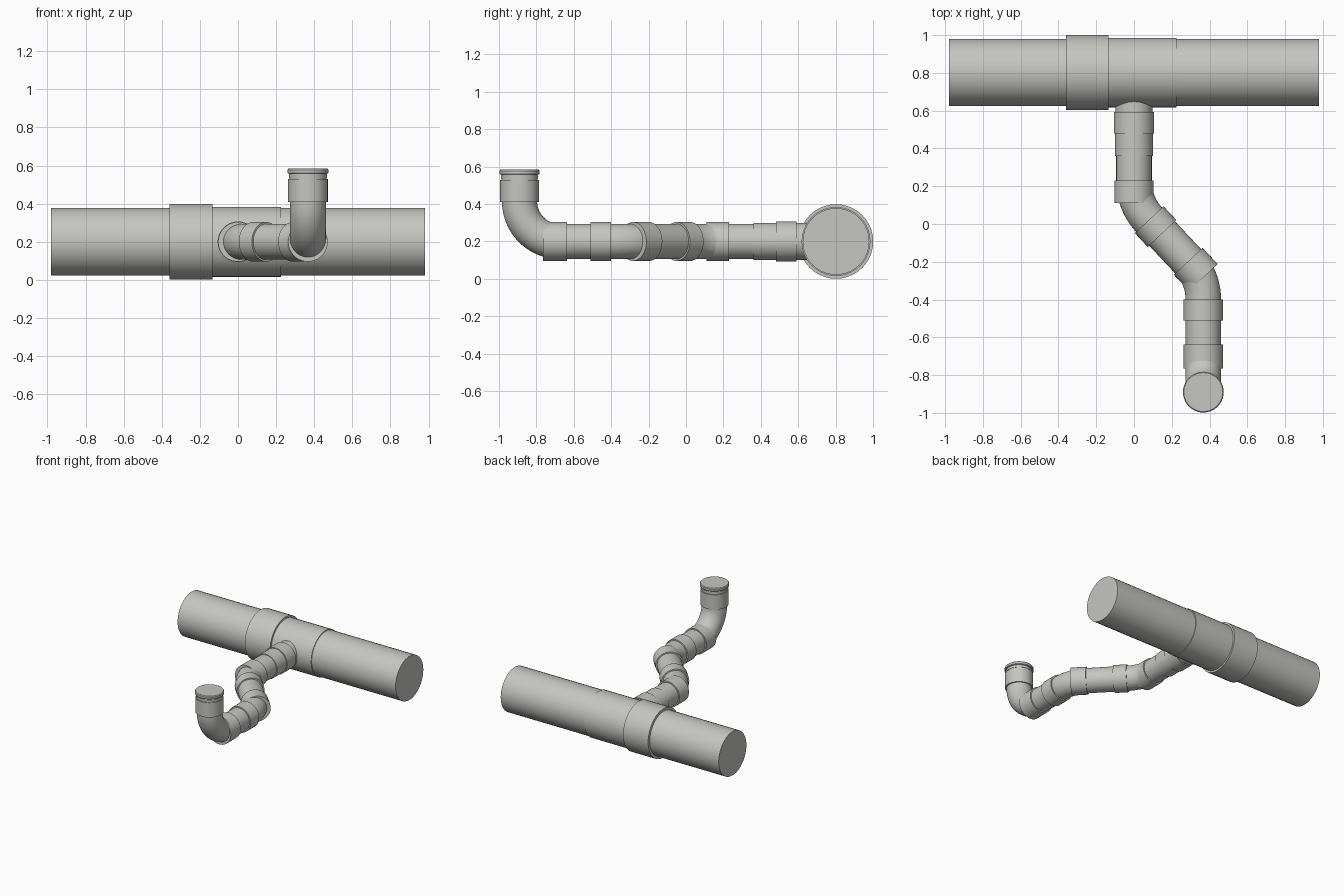
import bpy, bmesh, math
from mathutils import Vector, Quaternion

if "Cube" in bpy.data.objects:
    bpy.data.objects.remove(bpy.data.objects["Cube"])

SEG = 40
Z = 0.2                      # height of the pipe run
PIPE, COLLAR = 0.094, 0.104  # branch pipe and socket radii

grey = bpy.data.materials.new("pipe grey")
grey.diffuse_color = (0.56, 0.56, 0.53, 1)
grey.use_nodes = True
grey.node_tree.nodes["Principled BSDF"].inputs["Base Color"].default_value = grey.diffuse_color


def sweep(name, rings, normal):
    """Skin circular rings (centre, direction, radius); normal is square to the path."""
    bm = bmesh.new()
    n = Vector(normal).normalized()
    loops = []
    for centre, direction, r in rings:
        side = n.cross(direction).normalized()
        loops.append([bm.verts.new(centre + r * (math.cos(a) * side + math.sin(a) * n))
                      for a in (2 * math.pi * i / SEG for i in range(SEG))])
    for a, b in zip(loops, loops[1:]):
        for i in range(SEG):
            j = (i + 1) % SEG
            bm.faces.new((a[i], a[j], b[j], b[i]))
    bm.faces.new(loops[0])
    bm.faces.new(loops[-1])
    bmesh.ops.recalc_face_normals(bm, faces=bm.faces)
    mesh = bpy.data.meshes.new(name)
    bm.to_mesh(mesh)
    bm.free()
    mesh.materials.append(grey)
    obj = bpy.data.objects.new(name, mesh)
    bpy.context.collection.objects.link(obj)
    bpy.ops.object.select_all(action='DESELECT')
    obj.select_set(True)
    bpy.context.view_layer.objects.active = obj
    bpy.ops.object.shade_smooth_by_angle(angle=math.radians(35))
    return obj


def tube(name, a, b, r):
    a, b = Vector(a), Vector(b)
    d = (b - a).normalized()
    return sweep(name, [(a, d, r), (b, d, r)], d.orthogonal())


def bend(name, apex, d0, d1, tangent, r, steps=14):
    """Round elbow turning from d0 to d1 about the corner point apex."""
    axis = d0.cross(d1).normalized()
    angle = d0.angle(d1)
    radius = tangent / math.tan(angle / 2)
    start = apex - d0 * tangent
    centre = start + axis.cross(d0) * radius
    rings = []
    for i in range(steps + 1):
        q = Quaternion(axis, angle * i / steps)
        rings.append((centre + q @ (start - centre), q @ d0, r))
    return sweep(name, rings, axis)


# Main pipe with tee body and wide socket
MY = 0.802
tube("main_pipe", (-0.98, MY, Z), (0.98, MY, Z), 0.178)
tube("main_socket", (-0.36, MY, Z), (-0.135, MY, Z), 0.199)
tube("tee_body", (-0.14, MY, Z), (0.225, MY, Z), 0.184)

# Branch path corners and directions
X2 = 0.367
c1 = Vector((0, 0.108, Z))
c2 = Vector((X2, -0.283, Z))
front = Vector((0, -1, 0))
up = Vector((0, 0, 1))
diag = (c2 - c1).normalized()
T = 0.117                    # straight offset of the shallow bends

# Tee outlet and first straight
tube("tee_outlet", (0, 0.75, Z), (0, 0.58, Z), 0.099)
tube("tee_outlet_socket", (0, 0.592, Z), (0, 0.48, Z), 0.107)
tube("tee_outlet_sleeve", (0, 0.485, Z), (0, 0.36, Z), 0.1)
tube("first_pipe", (0, 0.40, Z), (0, 0.20, Z), PIPE)

# First bend and diagonal pipe
tube("first_bend_socket", (0, 0.23, Z), (0, 0.11, Z), COLLAR)
bend("first_bend", c1, front, diag, T, PIPE)
tube("diagonal_inlet_socket", c1 + diag * T, c1 + diag * (T + 0.1), COLLAR)
tube("diagonal_pipe", c1 + diag * T, c2 - diag * T, PIPE)

# Second bend and front pipe
tube("second_bend_socket", c2 - diag * T, c2 - diag * 0.0, COLLAR)
bend("second_bend", c2, diag, front, T, PIPE)
tube("front_pipe_socket", (X2, -0.40, Z), (X2, -0.51, Z), COLLAR)
tube("front_pipe", (X2, -0.40, Z), (X2, -0.67, Z), PIPE)

# Upturned elbow with capped riser
YR = -0.89
tube("elbow_socket", (X2, -0.637, Z), (X2, -0.765, Z), COLLAR)
bend("elbow", Vector((X2, YR, Z)), front, up, 0.215, PIPE, 20)
tube("riser_socket", (X2, YR, 0.41), (X2, YR, 0.53), COLLAR)
tube("riser_neck", (X2, YR, 0.52), (X2, YR, 0.57), 0.097)
tube("cap_ring", (X2, YR, 0.537), (X2, YR, 0.552), 0.1)
cap = [(0.558, 0.104), (0.562, 0.108), (0.578, 0.108), (0.584, 0.103)]
sweep("cap", [(Vector((X2, YR, z)), up, r) for z, r in cap], (1, 0, 0))
